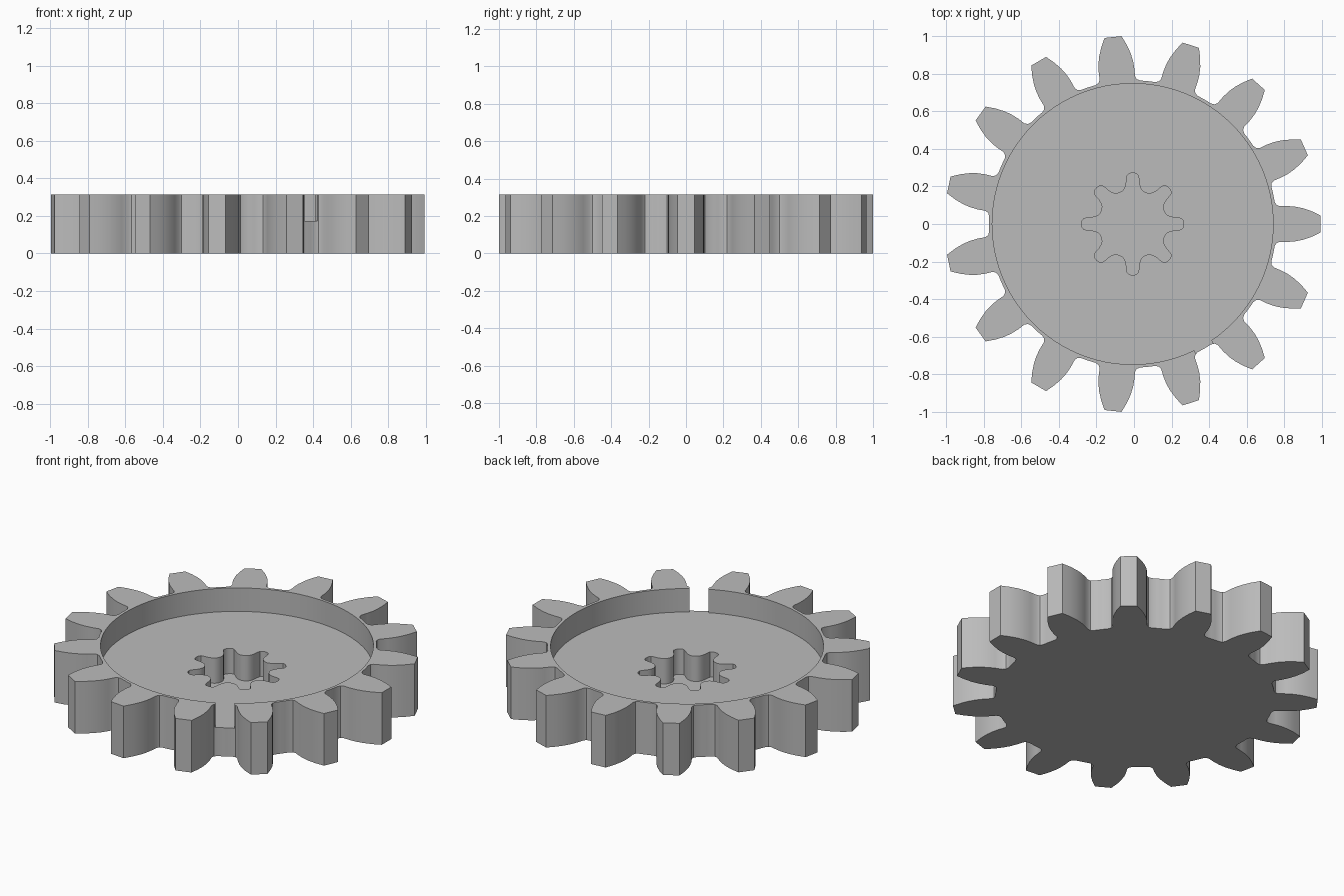
import bpy
import bmesh
from math import radians, cos, sin

if "Cube" in bpy.data.objects:
    bpy.data.objects.remove(bpy.data.objects["Cube"])

TEETH, LOBES = 15, 8
HEIGHT, FLOOR, SOCKET_FLOOR = 0.315, 0.173, 0.02
CENTRE = (-0.007, 0, 0)

grey = bpy.data.materials.new("plain grey")
grey.use_nodes = True
grey.diffuse_color = (0.5, 0.5, 0.5, 1)
grey.node_tree.nodes["Principled BSDF"].inputs["Base Color"].default_value = (0.5, 0.5, 0.5, 1)


def radial_outline(half, count):
    """Mirror a half lobe of (radius, degrees) and repeat it around the centre."""
    lobe = [(r, -a) for r, a in half] + [(r, a) for r, a in reversed(half) if a > 0]
    points = []
    for i in range(count):
        for r, a in lobe:
            t = radians(a + 360 / count * i)
            points.append((r * cos(t), r * sin(t)))
    return points


def prism(name, outline, low, high):
    """Extrude a flat outline between two heights."""
    bm = bmesh.new()
    face = bm.faces.new([bm.verts.new((x, y, low)) for x, y in outline])
    top = bmesh.ops.extrude_face_region(bm, geom=[face])["geom"]
    bmesh.ops.translate(bm, vec=(0, 0, high - low),
                        verts=[v for v in top if isinstance(v, bmesh.types.BMVert)])
    bmesh.ops.recalc_face_normals(bm, faces=bm.faces)
    mesh = bpy.data.meshes.new(name)
    bm.to_mesh(mesh)
    bm.free()
    mesh.materials.append(grey)
    obj = bpy.data.objects.new(name, mesh)
    obj.location = CENTRE
    bpy.context.collection.objects.link(obj)
    return obj


def cut(target, cutter):
    """Subtract a cutter, then discard it."""
    cutter.hide_render = True
    mod = target.modifiers.new("cut", 'BOOLEAN')
    mod.operation = 'DIFFERENCE'
    mod.solver = 'EXACT'
    mod.object = cutter
    bpy.ops.object.modifier_apply(modifier=mod.name)
    bpy.data.objects.remove(cutter)


# Toothed body: half a tooth from root to tip
tooth = [(0.765, 11), (0.765, 9), (0.772, 7.6), (0.787, 6.9), (0.83, 6.6),
         (0.87, 6.1), (0.91, 5.3), (0.955, 4.1), (1.002, 2.6)]
gear = prism("gear_body", radial_outline(tooth, TEETH), 0, HEIGHT)
bpy.context.view_layer.objects.active = gear
gear.select_set(True)

# Round recess in the top
recess = radial_outline([(0.748, 0)], 96)
cut(gear, prism("recess_cutter", recess, FLOOR, HEIGHT + 0.1))

# Slot through the thin wall between two teeth
slot = prism("slot_cutter", [(0.7, -0.053), (0.9, -0.053), (0.9, 0.053), (0.7, 0.053)],
             FLOOR, HEIGHT + 0.1)
slot.rotation_euler.z = radians(-60)
cut(gear, slot)

# Lobed blind socket in the recess floor
lobe = [(0.18, 22.5), (0.182, 18), (0.188, 14.5), (0.2, 11.5), (0.22, 9),
        (0.245, 7.7), (0.262, 6.3), (0.27, 3.5), (0.272, 0)]
lobe_outline = radial_outline(lobe, LOBES)
# Adjacent lobes share their valley point, so keep each position once
unique = list({(round(x, 5), round(y, 5)): None for x, y in lobe_outline})
cut(gear, prism("socket_cutter", unique, SOCKET_FLOOR, FLOOR + 0.1))

bpy.ops.object.shade_smooth_by_angle(angle=radians(30))
